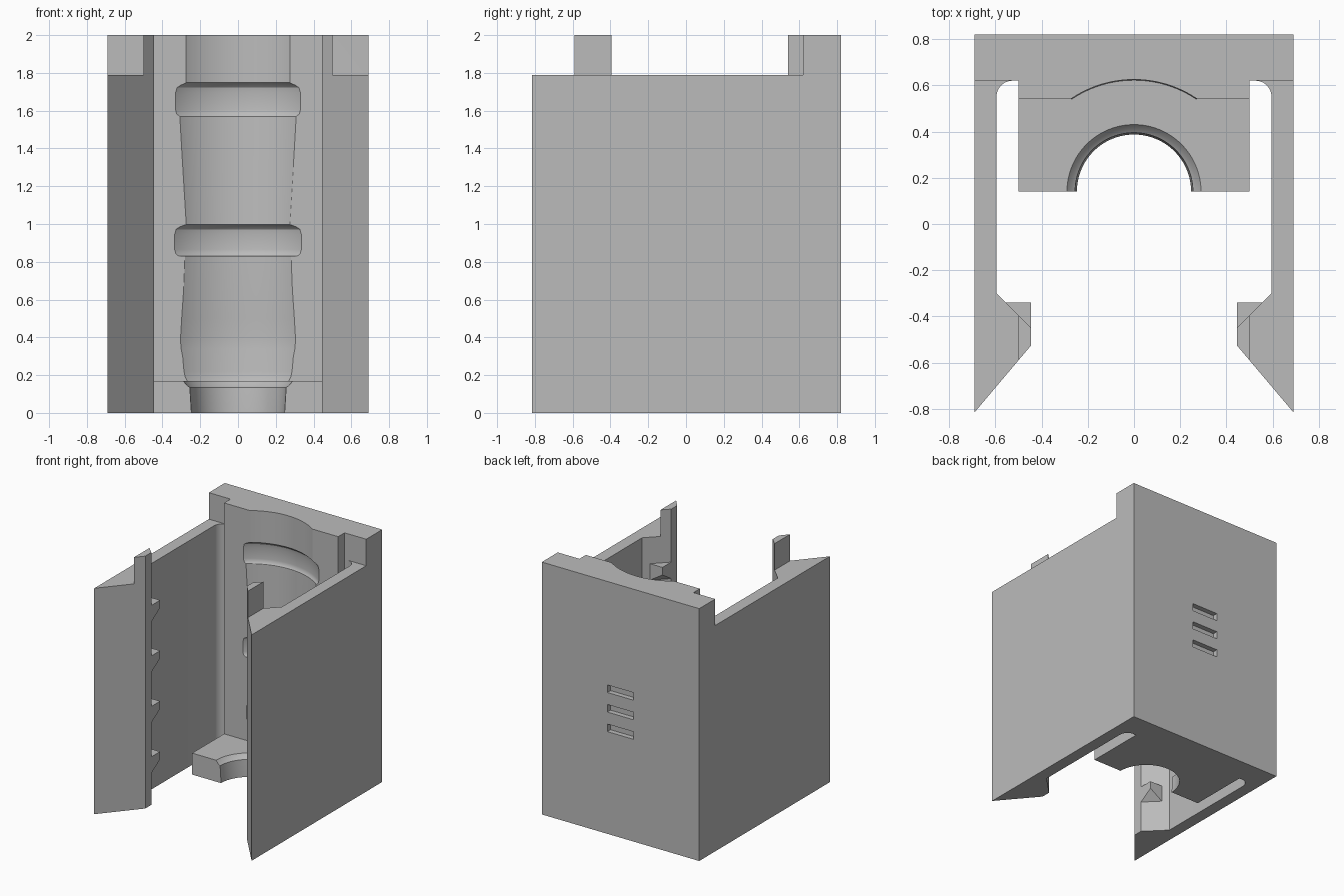
import bpy, bmesh, math
from mathutils import Vector

if "Cube" in bpy.data.objects:
    bpy.data.objects.remove(bpy.data.objects["Cube"])

grey = bpy.data.materials.new("plain_grey")
grey.use_nodes = True
colour = (0.5, 0.5, 0.5, 1)
grey.diffuse_color = colour
grey.node_tree.nodes["Principled BSDF"].inputs["Base Color"].default_value = colour


def finish(name, bm):
    bmesh.ops.recalc_face_normals(bm, faces=bm.faces)
    mesh = bpy.data.meshes.new(name)
    bm.to_mesh(mesh)
    bm.free()
    mesh.materials.append(grey)
    ob = bpy.data.objects.new(name, mesh)
    bpy.context.collection.objects.link(ob)
    return ob


def prism(name, outline, z0, z1):
    bm = bmesh.new()
    face = bm.faces.new([bm.verts.new((x, y, z0)) for x, y in outline])
    moved = bmesh.ops.extrude_face_region(bm, geom=[face])["geom"]
    bmesh.ops.translate(bm, vec=(0, 0, z1 - z0),
                        verts=[v for v in moved if isinstance(v, bmesh.types.BMVert)])
    return finish(name, bm)


def box(name, x0, x1, y0, y1, z0, z1):
    return prism(name, [(x0, y0), (x1, y0), (x1, y1), (x0, y1)], z0, z1)


def lathe(name, profile, y, steps=128):
    bm = bmesh.new()
    verts = [bm.verts.new((r, 0, z)) for r, z in profile]
    edges = [bm.edges.new(pair) for pair in zip(verts, verts[1:])]
    bmesh.ops.spin(bm, geom=verts + edges, cent=(0, 0, 0), axis=(0, 0, 1),
                   angle=math.tau, steps=steps)
    bmesh.ops.remove_doubles(bm, verts=bm.verts, dist=1e-4)
    bmesh.ops.translate(bm, verts=bm.verts, vec=(0, y, 0))
    return finish(name, bm)


def boolean(target, tool, operation):
    mod = target.modifiers.new(operation.lower(), "BOOLEAN")
    mod.operation, mod.solver, mod.object = operation, "EXACT", tool
    bpy.context.view_layer.objects.active = target
    bpy.ops.object.modifier_apply(modifier=mod.name)
    bpy.data.objects.remove(tool)


# Channel outline: back wall, raised pad, side walls and hooked front edges
R = 0.07
corner = [(0.595 - R + R * math.cos(a), 0.62 - R + R * math.sin(a))
          for a in [math.radians(90 - 9 * i) for i in range(11)]]
half = [(0.5, 0.54), (0.5, 0.62)] + corner + [
    (0.595, -0.3), (0.445, -0.45), (0.445, -0.525), (0.69, -0.815), (0.69, 0.82)]
outline = half + [(-x, y) for x, y in reversed(half)]
body = prism("holder_body", outline, 0, 2)

# Side walls stop lower than the back
for s in (-1, 1):
    xs = sorted((s * 0.5, s * 0.9))
    boolean(body, box("wall_top_cutter", *xs, -1, 0.62, 1.79, 2.2), "DIFFERENCE")

# Bottom shelf
boolean(body, box("bottom_shelf", -0.5, 0.5, 0.14, 0.66, 0, 0.17), "UNION")

# Turned recess with two grooves, and the round shelf opening
profile = [(0, -0.1), (0.247, -0.1), (0.247, 0.005), (0.255, 0.135), (0.27, 0.145), (0.29, 0.17),
           (0.482, 0.17), (0.488, 0.19), (0.492, 0.22), (0.496, 0.3), (0.501, 0.34),
           (0.503, 0.39), (0.499, 0.5), (0.493, 0.65), (0.489, 0.83)]
for low, high, r in ((0.83, 0.99, 0.522), (1.57, 1.74, 0.519)):
    profile += [(r - 0.014, low), (r - 0.004, low + 0.012), (r, low + 0.035),
                (r, high - 0.045), (r - 0.005, high - 0.018), (r - 0.016, high - 0.006),
                (0.485, high + 0.008)]
profile += [(0.485, 2.1), (0, 2.1)]
boolean(body, lathe("recess_cutter", profile, 0.14), "DIFFERENCE")

# Three shallow slots on the back
for z in (0.84, 0.995, 1.15):
    boolean(body, box("slot_cutter", -0.115, 0.115, 0.78, 0.9, z - 0.03, z + 0.03), "DIFFERENCE")


# Catch teeth behind the front hooks, undersides rising to the free corner
def tooth(name, s, top):
    bm = bmesh.new()
    plan = [(0.445, -0.34, 0.06), (0.555, -0.34, 0.13), (0.445, -0.45, 0.13)]
    upper = [bm.verts.new((s * x, y, top)) for x, y, d in plan]
    lower = [bm.verts.new((s * x, y, top - d)) for x, y, d in plan]
    bm.faces.new(upper)
    bm.faces.new(lower)
    for i in range(3):
        j = (i + 1) % 3
        bm.faces.new((upper[i], upper[j], lower[j], lower[i]))
    return finish(name, bm)


for s, side in ((1, "left"), (-1, "right")):
    for i in range(4):
        tooth(f"{side}_catch_tooth_{i + 1}", s, 0.38 + 0.4 * i)

bpy.ops.object.select_all(action="DESELECT")
body.select_set(True)
bpy.context.view_layer.objects.active = body
bpy.ops.object.shade_smooth_by_angle(angle=math.radians(30))
